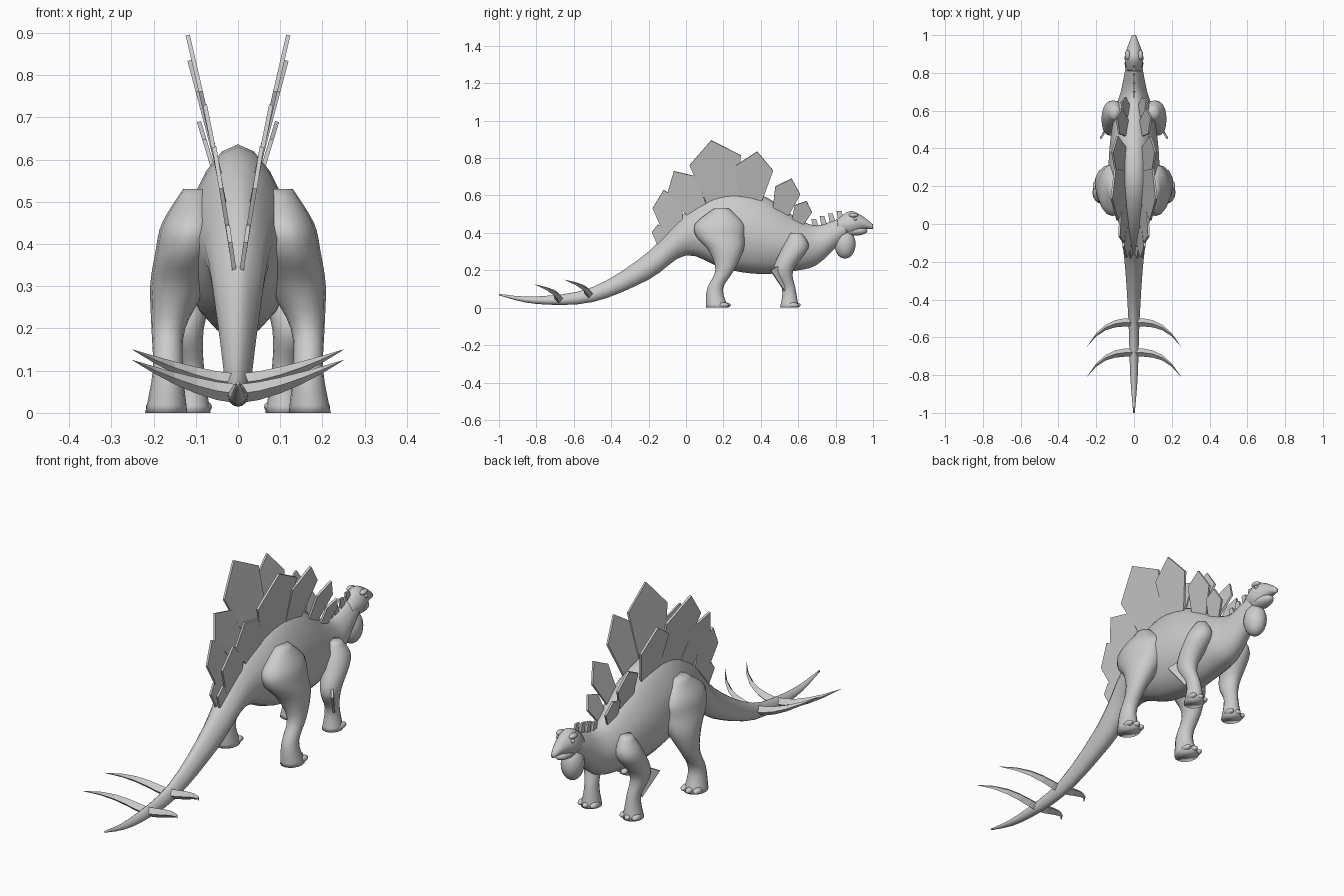
import bpy, bmesh, math
from mathutils import Vector

if "Cube" in bpy.data.objects:
    bpy.data.objects.remove(bpy.data.objects["Cube"])

grey = bpy.data.materials.new("plain_grey")
grey.use_nodes = True
grey.diffuse_color = (0.6, 0.6, 0.6, 1)
shader = grey.node_tree.nodes["Principled BSDF"]
shader.inputs["Base Color"].default_value = grey.diffuse_color


def finish(name, bm, smooth=True, mirror=False, thick=0):
    """Turn a bmesh into a named object with its material and modifiers."""
    bmesh.ops.recalc_face_normals(bm, faces=bm.faces)
    for face in bm.faces:
        face.smooth = smooth
    mesh = bpy.data.meshes.new(name)
    bm.to_mesh(mesh)
    bm.free()
    mesh.materials.append(grey)
    part = bpy.data.objects.new(name, mesh)
    bpy.context.collection.objects.link(part)
    if thick:
        solid = part.modifiers.new("thickness", 'SOLIDIFY')
        solid.thickness = thick
        solid.offset = 0
    if mirror:
        copy = part.modifiers.new("mirror", 'MIRROR')
        copy.use_mirror_merge = False


def flowing(rows, steps=4):
    """Fill in smooth rows between the given ones with a Catmull-Rom spline."""
    rows = [Vector(row) for row in rows]
    result = []
    for i in range(len(rows) - 1):
        start, end = rows[i], rows[i + 1]
        before = rows[max(i - 1, 0)]
        after = rows[min(i + 2, len(rows) - 1)]
        for k in range(steps):
            t = k / steps
            pull_in = (end - before) * (t * (1 - t) ** 2 / 2)
            pull_out = (after - start) * (t * t * (1 - t) / 2)
            ease = t * t * (3 - 2 * t)
            result.append(start.lerp(end, ease) + pull_in - pull_out)
    return result + [rows[-1]]


def loft(name, sections, segments=16, pinch=0, **options):
    """Skin rings given as (centre, u axis, v axis); pinch narrows the upper half."""
    bm = bmesh.new()
    rings = []
    for centre, u, v in sections:
        ring = []
        for i in range(segments):
            angle = math.tau * i / segments
            rise = math.sin(angle)
            width = math.cos(angle) * (1 - pinch * max(0, rise))
            ring.append(bm.verts.new(Vector(centre) + Vector(u) * width + Vector(v) * rise))
        rings.append(ring)
    for lower, upper in zip(rings, rings[1:]):
        for i in range(segments):
            bm.faces.new((lower[i - 1], lower[i], upper[i], upper[i - 1]))
    bm.faces.new(rings[0])
    bm.faces.new(rings[-1])
    finish(name, bm, **options)


def trunk(name, rows, pinch):
    """Rows along the length: y, half width, top, bottom."""
    loft(name, [((0, y, (top + low) / 2), (w, 0, 0), (0, 0, (top - low) / 2))
                for y, w, top, low in flowing(rows)], pinch=pinch)


def leg(name, rows):
    """Rows from hip to ground: z, x, y, x radius, y radius."""
    loft(name, [((x, y, z), (rx, 0, 0), (0, ry, 0))
                for z, x, y, rx, ry in flowing(rows)], mirror=True)


def ball(name, centre, radii, mirror=False):
    bm = bmesh.new()
    bmesh.ops.create_uvsphere(bm, u_segments=16, v_segments=10, radius=1)
    bmesh.ops.scale(bm, vec=radii, verts=bm.verts)
    bmesh.ops.translate(bm, vec=centre, verts=bm.verts)
    finish(name, bm, mirror=mirror)


def sheet(name, points, mirror=True):
    bm = bmesh.new()
    bm.faces.new([bm.verts.new(point) for point in points])
    finish(name, bm, smooth=False, mirror=mirror, thick=.01)


def back_plate(name, base, tip, half_width):
    """Five-sided plate that leans outward, more so toward the neck."""
    base, tip = Vector(base), Vector(tip)
    along = tip - base
    across = Vector((along.y, -along.x)).normalized() * half_width
    shoulder = base + along * .68
    outline = [base - across * .6, shoulder - across, tip, shoulder + across, base + across * .6]
    root = .15 * (base.y - .28)
    lean = .18 + .25 * base.x
    sheet(name, [(root + lean * (z - base.y), y, z) for y, z in outline])


def tail_spike(name, y, z, steps=5):
    """Four-sided spike that sweeps out, back and up to a point."""
    sections = []
    for i in range(steps + 1):
        t = i / steps
        size = .022 * (1.02 - t * t)
        centre = (t / 4, y - .13 * t ** 3, z + .08 * t ** 1.5)
        sections.append((centre, (0, size, 0), (0, 0, size)))
    loft(name, sections, segments=4, smooth=False, mirror=True)


# Tail, trunk and neck in one skin
trunk("body", [
    (-1, .004, .074, .066), (-.8, .02, .06, .02), (-.5, .03, .11, .03),
    (-.2, .05, .3, .15), (0, .08, .515, .28), (.2, .13, .63, .21),
    (.4, .13, .605, .18), (.6, .1, .475, .2), (.7, .07, .44, .23),
    (.8, .05, .47, .32), (.86, .04, .49, .38)], pinch=.28)

# Head, jaw, throat and eyes
trunk("head", [(.81, .035, .475, .4), (.88, .05, .517, .39), (.95, .03, .485, .42),
               (1, .01, .445, .42)], pinch=.2)
ball("lower_jaw", (0, .9, .41), (.035, .07, .025))
ball("throat_pouch", (0, .85, .34), (.05, .057, .078))
ball("eye", (.04, .905, .475), (.008, .01, .008), mirror=True)
ball("brow", (.034, .895, .495), (.014, .025, .012), mirror=True)

# Legs
leg("hind_leg", [
    (.53, .1, .19, .03, .04), (.45, .11, .18, .07, .13), (.38, .12, .185, .076, .13),
    (.3, .14, .215, .068, .09), (.2, .165, .207, .04, .05), (.1, .166, .155, .036, .043),
    (0, .17, .167, .05, .06)])
leg("front_leg", [
    (.4, .1, .59, .025, .03), (.32, .11, .585, .058, .07), (.2, .124, .52, .043, .053),
    (.1, .11, .55, .03, .036), (0, .11, .553, .045, .05)])
sheet("elbow_spur", [(.12, .54, .25), (.178, .452, .2), (.135, .525, .09)])

# Toes fan out in front of each foot
for name, x, y in (("hind_toe", .17, .21), ("front_toe", .11, .583)):
    for side in (-1, 0, 1):
        ball(name, (x + side * .032, y - abs(side) * .01, .014), (.016, .03, .014), mirror=True)

# Two mirrored rows of back plates
back_plate("tail_plate", (-.13, .34), (-.15, .445), .04)
back_plate("rump_plate", (-.06, .38), (-.12, .63), .08)
back_plate("hip_plate", (.07, .5), (-.065, .73), .09)
back_plate("largest_plate", (.2, .56), (.135, .895), .14)
back_plate("middle_plate", (.34, .56), (.38, .835), .1)
back_plate("shoulder_plate", (.5, .49), (.565, .69), .07)
back_plate("neck_plate", (.59, .44), (.645, .57), .05)

# Small crest plates on the nape
for i in range(4):
    y = .695 + .045 * i
    z = .475 + .014 * i
    sheet("nape_crest", [(0, y - .015, z - .06), (0, y - .025, z), (0, y, z),
                         (0, y + .02, z - .06)], mirror=False)

# Two pairs of tail spikes
tail_spike("inner_tail_spike", -.52, .07)
tail_spike("outer_tail_spike", -.68, .045)
